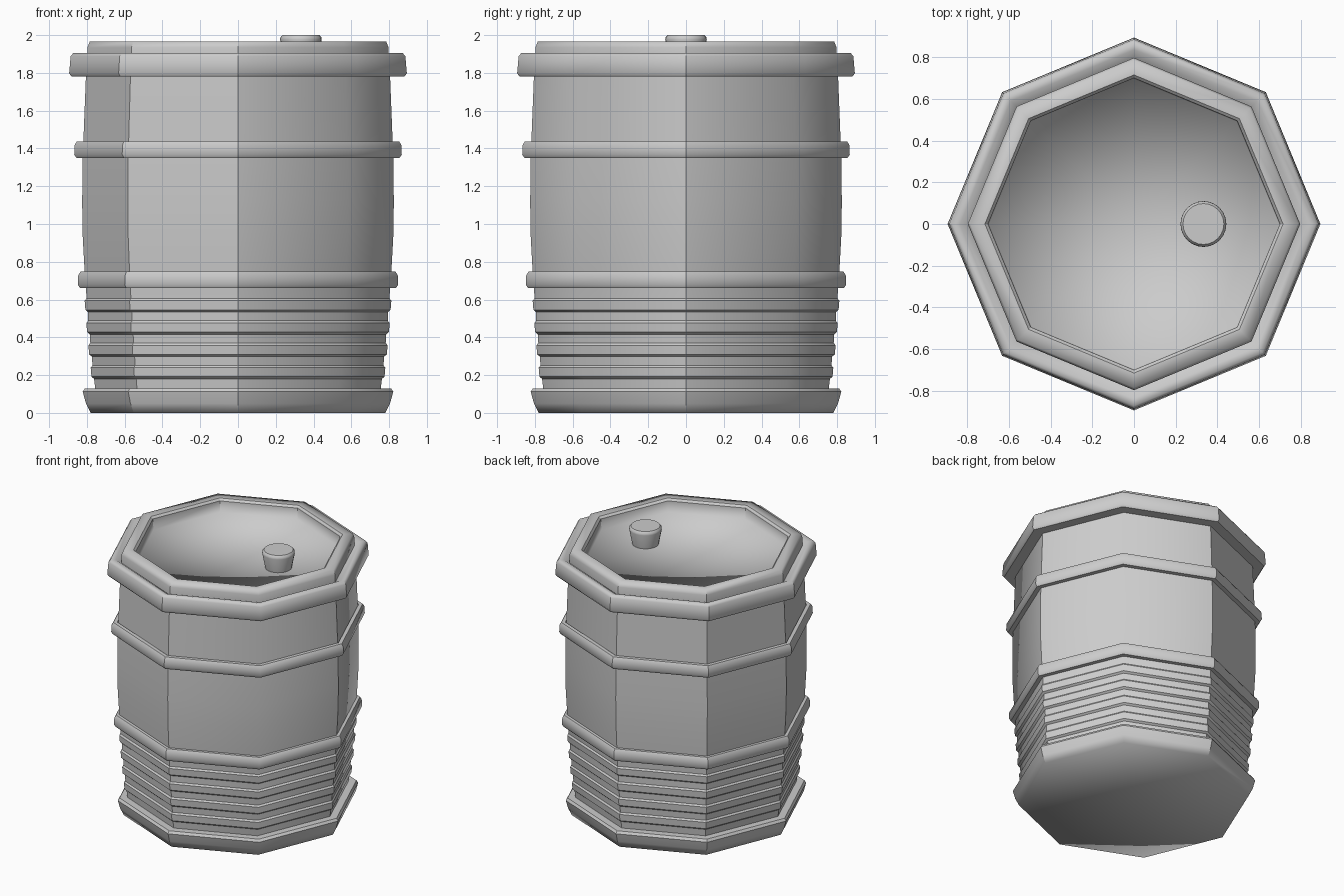
import bpy, bmesh, math

if "Cube" in bpy.data.objects:
    bpy.data.objects.remove(bpy.data.objects["Cube"])


def lathe(name, profile, sides=8, centre=(0, 0), soft_rings=(), soft_columns=(1, 7), limit=32):
    """Spin a bottom-to-top (radius, z) profile into a many-sided shell."""
    bm = bmesh.new()
    rings, where = [], {}
    for i, (r, z) in enumerate(profile):
        ring = []
        for j in range(1 if r == 0 else sides):
            a = 2 * math.pi * j / sides
            v = bm.verts.new((centre[0] + r * math.cos(a), centre[1] + r * math.sin(a), z))
            where[v] = (i, j)
            ring.append(v)
        rings.append(ring)
    for a, b in zip(rings, rings[1:]):
        for j in range(sides):
            k = (j + 1) % sides
            if len(a) == 1:
                bm.faces.new((a[0], b[k], b[j]))
            elif len(b) == 1:
                bm.faces.new((a[j], a[k], b[0]))
            else:
                bm.faces.new((a[j], a[k], b[k], b[j]))
    bm.normal_update()
    # smooth shading with sharp creases, some kept soft
    for f in bm.faces:
        f.smooth = True
    for e in bm.edges:
        (i0, j0), (i1, j1) = where[e.verts[0]], where[e.verts[1]]
        soft = (i0 == i1 and i0 in soft_rings) or (i0 != i1 and j0 == j1 and j0 in soft_columns)
        if len(e.link_faces) == 2 and not soft:
            e.smooth = e.calc_face_angle() < math.radians(limit)
    mesh = bpy.data.meshes.new(name)
    bm.to_mesh(mesh)
    bm.free()
    obj = bpy.data.objects.new(name, mesh)
    bpy.context.collection.objects.link(obj)
    return obj


# Body wall with stepped ribs near the bottom
wall = [(0.755, 0.12)]
for i, (inner, outer) in enumerate([(0.762, 0.776), (0.774, 0.788), (0.785, 0.799), (0.794, 0.808)]):
    z = 0.18 + 0.118 * i
    wall += [(inner, z), (outer, z + 0.012), (outer + 0.004, z + 0.06), (inner + 0.008, z + 0.072)]
wall += [(0.805, 0.66), (0.812, 0.75), (0.823, 0.95), (0.825, 1.12),
         (0.822, 1.35), (0.819, 1.43), (0.805, 1.785)]
lathe("barrel_body", wall)

# Foot rim with the closed bottom
lathe("foot_rim", [(0, 0), (0.78, 0), (0.805, 0.05), (0.822, 0.112), (0.81, 0.13), (0.755, 0.13)],
      soft_rings=(1,))

# Two hoops around the wall
for name, z, r in (("lower_hoop", 0.66, 0.848), ("upper_hoop", 1.35, 0.867)):
    lathe(name, [(r - 0.045, z), (r - 0.012, z), (r, z + 0.018),
                 (r - 0.002, z + 0.068), (r - 0.014, z + 0.088), (r - 0.042, z + 0.088)],
          soft_rings=(2, 3))

# Wide rim near the top
lathe("top_rim", [(0.80, 1.782), (0.882, 1.782), (0.894, 1.798), (0.886, 1.888),
                  (0.872, 1.905), (0.835, 1.90), (0.797, 1.875)], soft_rings=(2, 3, 4, 5))

# Lid: raised ring around a sunken plate
lathe("lid", [(0.797, 1.87), (0.797, 1.935), (0.785, 1.965), (0.715, 1.965),
              (0.70, 1.95), (0.695, 1.87), (0, 1.865)], soft_rings=(1, 2, 5))

# Tapered bung on the lid
lathe("bung", [(0.088, 1.86), (0.110, 1.975), (0.109, 1.988), (0.098, 2.0), (0, 2.0)],
      sides=24, centre=(0.333, 0), soft_columns=(), limit=40)
